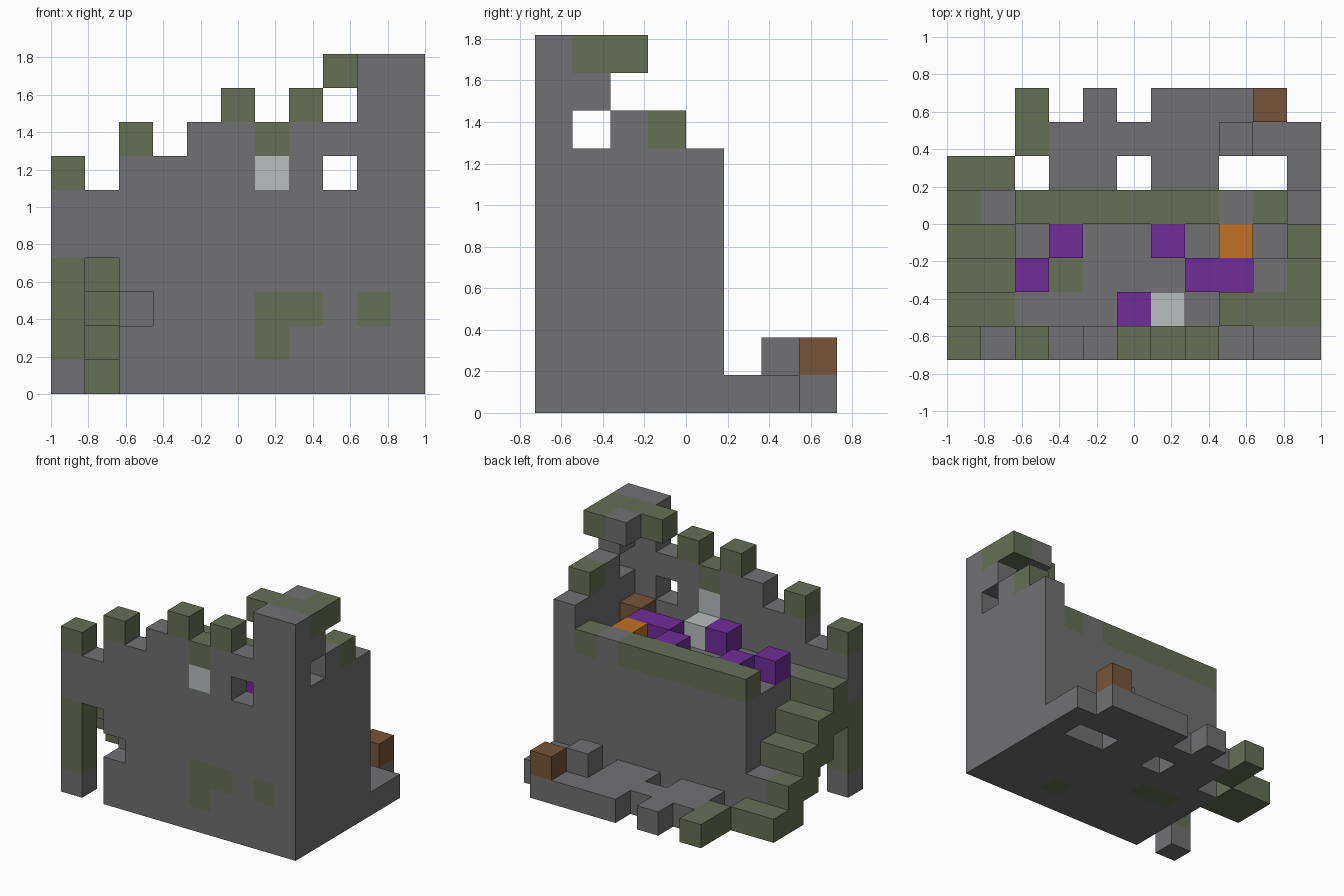
import bpy
import bmesh
from mathutils import Vector

default_cube = bpy.data.objects.get("Cube")
if default_cube:
    bpy.data.objects.remove(default_cube, do_unlink=True)

CELL = 2 / 11
ORIGIN = Vector((-1, -4 * CELL, 0))


def make_material(name, red, green, blue):
    material = bpy.data.materials.new(name)
    colour = (red, green, blue, 1)
    material.diffuse_color = colour
    material.use_nodes = True
    shader = material.node_tree.nodes["Principled BSDF"]
    shader.inputs["Base Color"].default_value = colour
    shader.inputs["Roughness"].default_value = 0.9
    return material


materials = {
    "stone": make_material("grey stone", 0.165, 0.16, 0.168),
    "moss": make_material("mossy stone", 0.132, 0.157, 0.092),
    "pale": make_material("pale stone", 0.48, 0.51, 0.51),
    "wood": make_material("brown wood", 0.184, 0.091, 0.04),
    "purple": make_material("purple block", 0.162, 0.026, 0.314),
    "orange": make_material("orange block", 0.53, 0.165, 0.016),
}
palette = list(materials)

# Grid of blocks: cell -> (part name, colour)
grid = {}


def span(value):
    """A single index or an inclusive (first, last) pair."""
    first, last = value if isinstance(value, tuple) else (value, value)
    return range(first, last + 1)


def fill(part, colour, x, y, z):
    for i in span(x):
        for j in span(y):
            for k in span(z):
                grid[i, j, k] = (part, colour)


def carve(x, y, z):
    for i in span(x):
        for j in span(y):
            for k in span(z):
                grid.pop((i, j, k), None)


# Solid keep body below the upper floor
fill("keep_body", "stone", (2, 10), (0, 4), (0, 4))
fill("keep_body", "moss", 3, 2, 4)
fill("keep_body", "moss", 7, 1, 0)
fill("keep_body", "moss", (3, 4), 3, 0)

# Front wall with its uneven top, one height per column
for column, top in enumerate((5, 6, 6, 7, 7, 6, 7, 7), start=1):
    fill("front_wall", "stone", column, 0, (4, top))
carve(8, 0, 6)
carve(2, 0, 2)
fill("front_wall", "pale", 6, 0, 6)
fill("front_wall", "moss", 6, 0, 7)
fill("front_wall", "moss", 6, 0, (1, 2))
fill("front_wall", "moss", 7, 0, 2)
fill("front_wall", "moss", 9, 0, 2)

# Mossy battlements
for column, level in ((2, 7), (5, 8), (7, 8)):
    fill("battlements", "moss", column, 0, level)

# Free standing pillar at the corner
fill("corner_pillar", "stone", 0, 0, (0, 5))
fill("corner_pillar", "moss", 0, 0, (1, 3))
fill("corner_pillar", "moss", 0, 0, 6)

# Tower with overhanging roof
fill("tower", "stone", (9, 10), 0, (5, 9))
fill("tower", "stone", 10, 1, 8)
fill("tower_roof", "moss", (8, 10), 1, 9)
fill("tower_roof", "moss", 10, 2, 9)
fill("tower_roof", "stone", 9, 2, 9)

# Side wall stepping down towards the back
fill("side_wall", "stone", 10, (1, 4), (5, 6))
fill("side_wall", "stone", 10, 2, 7)
fill("side_wall", "moss", 10, 3, 7)

# Back parapet
fill("back_parapet", "moss", (2, 9), 4, 5)
fill("back_parapet", "stone", 8, 4, 5)

# Outer staircase, each step two blocks deep
for row in range(1, 5):
    fill("staircase", "moss", (0, 1), row, (4 - row, 5 - row))
fill("staircase", "moss", (0, 1), 5, 0)
fill("staircase", "stone", 1, 4, 1)

# Broken paving behind the keep
fill("paving", "stone", (3, 10), (5, 6), 0)
for gap in (5, (8, 9)):
    carve(gap, 5, 0)
fill("paving", "stone", 4, 7, 0)
fill("paving", "stone", (6, 9), 7, 0)
fill("paving", "moss", 2, (6, 7), 0)
fill("loose_stone", "stone", 8, 6, 1)
fill("outer_crate", "wood", 9, 7, 1)

# Furnishings on the upper floor
for column, row in ((2, 2), (3, 3), (5, 1), (6, 3), (7, 2), (8, 2)):
    fill("purple_blocks", "purple", column, row, 5)
fill("pale_block", "pale", 6, 1, 5)
fill("orange_block", "orange", 8, 3, 5)
fill("inner_crate", "wood", 9, 1, 5)


# Skin each part, leaving out faces buried between blocks
def build_part(part):
    bm = bmesh.new()
    corners = {}

    def corner(point):
        key = tuple(round(c) for c in point)
        if key not in corners:
            corners[key] = bm.verts.new(ORIGIN + Vector(key) * CELL)
        return corners[key]

    for cell, (owner, colour) in grid.items():
        if owner != part:
            continue
        base = Vector(cell)
        for axis in range(3):
            u, v = Vector((0, 0, 0)), Vector((0, 0, 0))
            u[(axis + 1) % 3] = 1
            v[(axis + 2) % 3] = 1
            normal = u.cross(v)
            for side in (-1, 1):
                if tuple(int(c) for c in base + normal * side) in grid:
                    continue
                start = base + normal * max(side, 0)
                loop = [start, start + u, start + u + v, start + v]
                if side < 0:
                    loop.reverse()
                face = bm.faces.new([corner(p) for p in loop])
                face.material_index = palette.index(colour)

    mesh = bpy.data.meshes.new(part)
    bm.to_mesh(mesh)
    bm.free()
    for material in materials.values():
        mesh.materials.append(material)
    bpy.context.collection.objects.link(bpy.data.objects.new(part, mesh))


for part_name in dict.fromkeys(owner for owner, _ in grid.values()):
    build_part(part_name)
